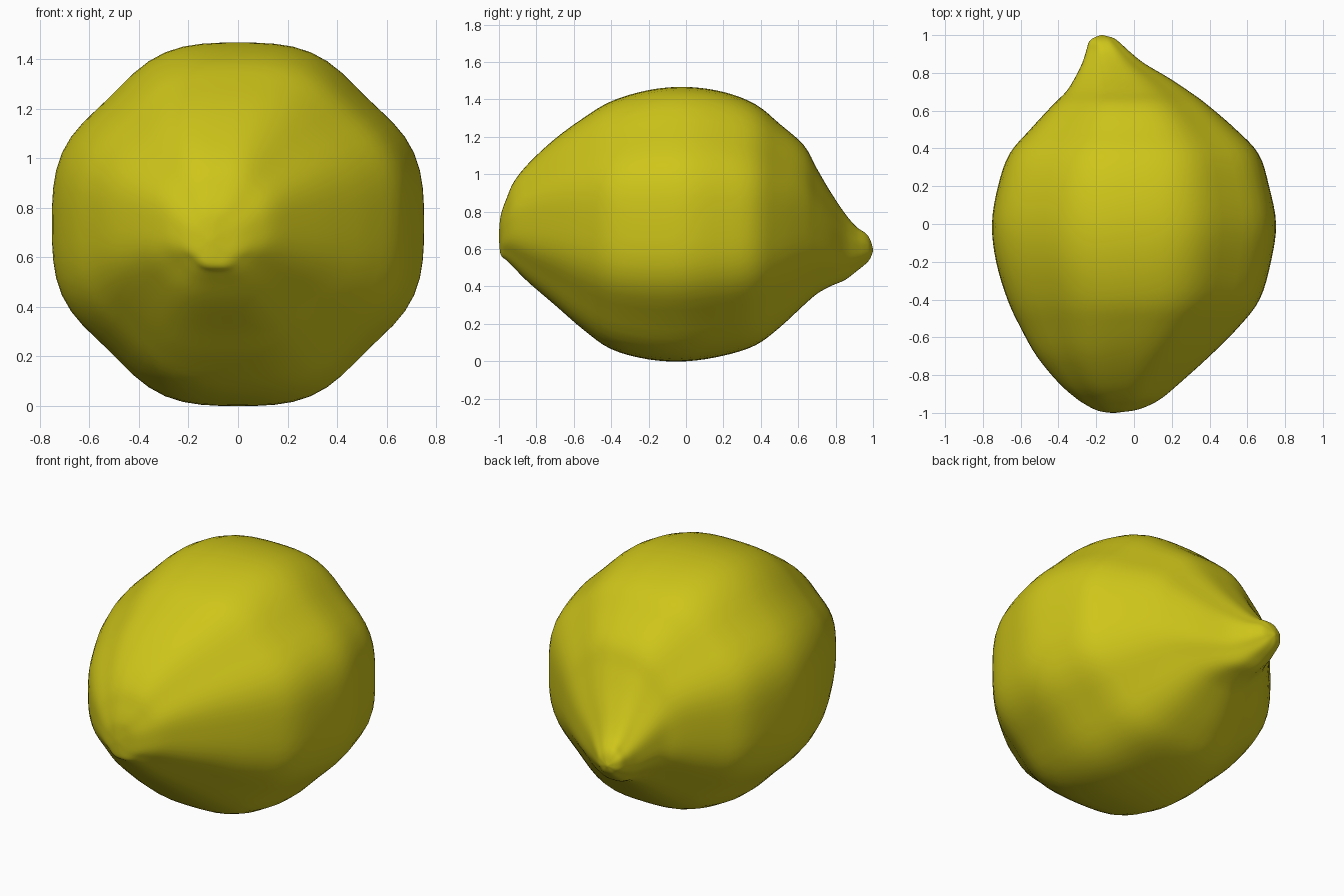
import bpy
import bmesh
import math

if "Cube" in bpy.data.objects:
    bpy.data.objects.remove(bpy.data.objects["Cube"])

# Fruit outline stations: y, left x, right x, bottom z, top z
STATIONS = [
    (-1.00, -0.12, -0.10, 0.66, 0.68),
    (-0.995, -0.16, -0.06, 0.59, 0.75),
    (-0.985, -0.20, 0.01, 0.56, 0.80),
    (-0.96, -0.25, 0.08, 0.54, 0.87),
    (-0.92, -0.31, 0.15, 0.50, 0.96),
    (-0.84, -0.40, 0.245, 0.42, 1.06),
    (-0.70, -0.515, 0.40, 0.30, 1.19),
    (-0.55, -0.60, 0.55, 0.17, 1.30),
    (-0.40, -0.67, 0.665, 0.065, 1.39),
    (-0.20, -0.73, 0.725, 0.01, 1.45),
    (0.00, -0.752, 0.752, 0.00, 1.467),
    (0.20, -0.72, 0.715, 0.03, 1.44),
    (0.37, -0.66, 0.66, 0.085, 1.375),
    (0.50, -0.55, 0.54, 0.18, 1.27),
    (0.63, -0.43, 0.39, 0.30, 1.155),
    (0.70, -0.36, 0.295, 0.36, 1.03),
    (0.77, -0.315, 0.19, 0.40, 0.91),
    (0.85, -0.275, 0.055, 0.435, 0.79),
    (0.91, -0.255, -0.02, 0.48, 0.72),
    (0.96, -0.24, -0.075, 0.52, 0.685),
    (0.985, -0.215, -0.11, 0.55, 0.65),
    (1.00, -0.175, -0.165, 0.59, 0.60),
]
SIDES = 64
STEPS = 4


def spline(a, b, c, d, t):
    """Catmull-Rom blend between stations b and c."""
    return [0.5 * (2 * q + (r - p) * t + (2 * p - 5 * q + 4 * r - s) * t * t
                   + (3 * q - p - 3 * r + s) * t ** 3)
            for p, q, r, s in zip(a, b, c, d)]


def section(bm, y, left, right, bottom, top):
    """Slightly faceted oval cross-section."""
    cx, cz = (left + right) / 2, (bottom + top) / 2
    rx, rz = (right - left) / 2, (top - bottom) / 2
    ring = []
    for i in range(SIDES):
        a = 2 * math.pi * i / SIDES
        r = 1 + 0.025 * math.sin(4 * a) ** 2 - 0.018 * math.sin(2 * a) ** 8
        ring.append(bm.verts.new((cx + rx * r * math.cos(a), y,
                                  cz + rz * r * math.sin(a))))
    return ring


# Loft the sections from the blunt front end to the stem tip
rows = []
last = len(STATIONS) - 1
for i in range(last):
    pts = [STATIONS[min(max(k, 0), last)] for k in range(i - 1, i + 3)]
    rows += [spline(*pts, s / STEPS) for s in range(STEPS)]
rows.append(STATIONS[-1])

bm = bmesh.new()
rings = [section(bm, *row) for row in rows]
for a, b in zip(rings, rings[1:]):
    for i in range(SIDES):
        j = (i + 1) % SIDES
        bm.faces.new((a[i], a[j], b[j], b[i]))
bm.faces.new(rings[0])
bm.faces.new(rings[-1])
bmesh.ops.recalc_face_normals(bm, faces=bm.faces)
for f in bm.faces:
    f.smooth = True
mesh = bpy.data.meshes.new("lemon")
bm.to_mesh(mesh)
bm.free()
lemon = bpy.data.objects.new("lemon", mesh)
bpy.context.collection.objects.link(lemon)

# Yellow peel
peel = bpy.data.materials.new("yellow_peel")
peel.diffuse_color = (0.62, 0.56, 0.01, 1)
peel.use_nodes = True
peel.node_tree.nodes["Principled BSDF"].inputs["Base Color"].default_value = peel.diffuse_color
mesh.materials.append(peel)
